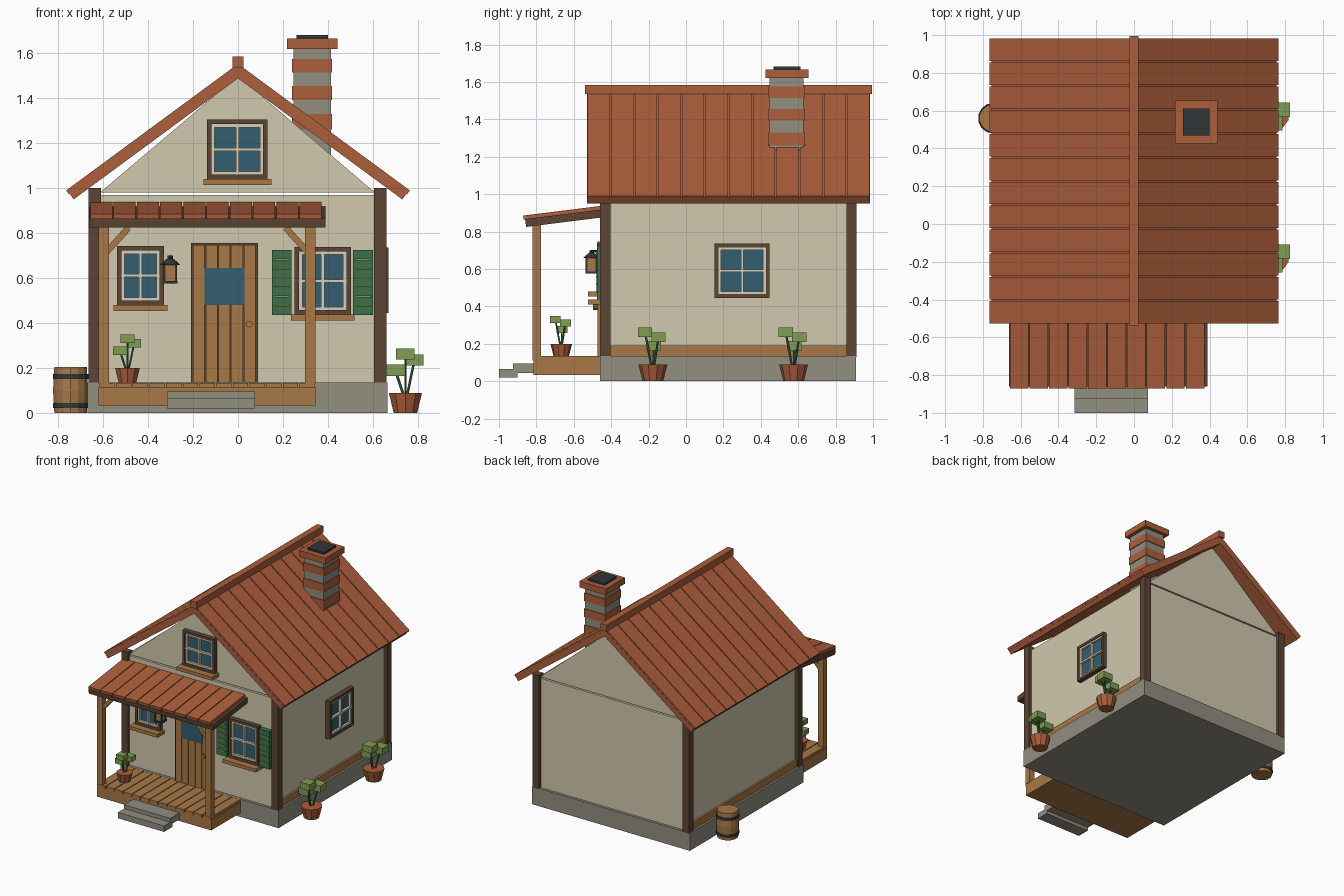
import bpy, bmesh, math
from mathutils import Matrix, Vector

if "Cube" in bpy.data.objects:
    bpy.data.objects.remove(bpy.data.objects["Cube"])


def colour(name, r, g, b):
    m = bpy.data.materials.new(name)
    lin = [(c / 255 / 12.92) if c < 10 else ((c / 255 + 0.055) / 1.055) ** 2.4 for c in (r, g, b)]
    m.diffuse_color = (*lin, 1)
    m.use_nodes = True
    m.node_tree.nodes["Principled BSDF"].inputs["Base Color"].default_value = m.diffuse_color
    return m


PLASTER = colour("cream plaster", 209, 200, 174)
STONE = colour("grey stone", 146, 142, 128)
DARK = colour("dark timber", 92, 69, 53)
WOOD = colour("warm wood", 168, 120, 70)
TILE = colour("terracotta", 172, 94, 60)
GLASS = colour("blue glass", 52, 94, 112)
SHUTTER = colour("shutter green", 60, 112, 74)
LEAF = colour("leaf green", 128, 158, 82)
METAL = colour("dark metal", 48, 54, 57)
TRIM = colour("pale trim", 218, 208, 184)


def finish(name, bm, mat, M=Matrix()):
    bm.transform(M)
    bmesh.ops.recalc_face_normals(bm, faces=bm.faces)
    me = bpy.data.meshes.new(name)
    bm.to_mesh(me)
    bm.free()
    me.materials.append(mat)
    ob = bpy.data.objects.new(name, me)
    bpy.context.collection.objects.link(ob)
    return ob


def boxes(name, mat, specs, M=Matrix()):
    """Boxes given as (x0, x1, y0, y1, z0, z1), joined in one object."""
    bm = bmesh.new()
    for x0, x1, y0, y1, z0, z1 in specs:
        T = Matrix.Translation(((x0 + x1) / 2, (y0 + y1) / 2, (z0 + z1) / 2))
        bmesh.ops.create_cube(bm, size=1, matrix=T @ Matrix.Diagonal((x1 - x0, y1 - y0, z1 - z0, 1)))
    return finish(name, bm, mat, M)


def rod(name, mat, p, q, r0, r1=None, n=8):
    """Tapered cylinder from p to q."""
    p, q = Vector(p), Vector(q)
    d = q - p
    bm = bmesh.new()
    bmesh.ops.create_cone(bm, cap_ends=True, segments=n, radius1=r0,
                          radius2=r0 if r1 is None else r1, depth=d.length)
    M = Matrix.Translation((p + q) / 2) @ d.to_track_quat('Z', 'Y').to_matrix().to_4x4()
    return finish(name, bm, mat, M)


# House body
boxes("foundation", STONE, [(-.67, .665, -.46, .91, 0, .135)])
boxes("walls", PLASTER, [(-.64, .635, -.44, .89, .13, .97)])
bm = bmesh.new()
tri = [bm.verts.new((x, -.44, z)) for x, z in ((-.615, .98), (.61, .98), (0, 1.5))]
face = bm.faces.new(tri)
new = bmesh.ops.extrude_face_region(bm, geom=[face])["geom"]
bmesh.ops.translate(bm, vec=(0, 1.33, 0), verts=[v for v in new if isinstance(v, bmesh.types.BMVert)])
finish("gable", bm, PLASTER)
boxes("corner_posts", DARK, [(x, x + .055, y, y + .055, .13, 1.0)
                             for x in (-.665, .605) for y in (-.46, .857)])
boxes("baseboards", WOOD, [(x, x + .02, -.41, .86, .135, .19) for x in (-.655, .63)])

# Main roof: a slab under separate boards on each slope
slope = math.atan(.7365)
pitch = 1.515 / 12
for side, s in (("left", -1), ("right", 1)):
    M = Matrix.Translation((0, 0, 1.553)) @ Matrix.Diagonal((s, 1, 1, 1)) @ Matrix.Rotation(slope, 4, 'Y')
    boxes("roof_slab_" + side, TILE, [(0, .946, -.528, .983, -.052, -.012)], M)
    boxes("roof_boards_" + side, TILE,
          [(0, .95, -.53 + i * pitch + .004, -.53 + (i + 1) * pitch - .004, -.02, 0) for i in range(12)], M)
boxes("ridge_cap", TILE, [(-.025, .025, -.54, .995, 1.535, 1.585)])

# Chimney with alternating courses
levels = [1.1, 1.26, 1.33, 1.393, 1.455, 1.515, 1.575, 1.625]
courses = list(zip(levels, levels[1:]))
boxes("chimney_stone_courses", STONE, [(.246, .413, .446, .629, a, b) for a, b in courses[::2]])
boxes("chimney_brick_courses", TILE, [(.24, .419, .44, .635, a, b) for a, b in courses[1::2]])
boxes("chimney_cap", TILE, [(.218, .442, .425, .655, 1.62, 1.667)])
boxes("chimney_flue", METAL, [(.26, .4, .468, .612, 1.66, 1.682)])


def window(name, M, w, z0, z1, sill=True):
    """Window centred on local x = 0, with the wall at local y = 0, facing -y."""
    h, f, t = w / 2, .02, .014
    boxes(name + "_frame", DARK, [(-h, -h + f, -.035, .01, z0, z1), (h - f, h, -.035, .01, z0, z1),
                                  (-h, h, -.035, .01, z1 - f, z1), (-h, h, -.035, .01, z0, z0 + f)], M)
    boxes(name + "_glass", GLASS, [(-h + f, h - f, -.012, .01, z0 + f, z1 - f)], M)
    a, b, c = h - f, z0 + f, z1 - f
    mid = (z0 + z1) / 2
    boxes(name + "_bars", TRIM, [(-a, -a + t, -.028, 0, b, c), (a - t, a, -.028, 0, b, c),
                                 (-a, a, -.028, 0, b, b + t), (-a, a, -.028, 0, c - t, c),
                                 (-t / 2, t / 2, -.03, 0, b, c), (-a, a, -.03, 0, mid - t / 2, mid + t / 2)], M)
    if sill:
        boxes(name + "_sill", WOOD, [(-h - .016, h + .016, -.085, .01, z0 - .026, z0)], M)


window("gable_window", Matrix.Translation((-.003, -.44, 0)), .27, 1.04, 1.305)
window("front_left_window", Matrix.Translation((-.434, -.44, 0)), .21, .48, .742)
window("front_right_window", Matrix.Translation((.377, -.44, 0)), .25, .437, .738)
window("side_window", Matrix.Translation((.635, .3, 0)) @ Matrix.Rotation(math.pi / 2, 4, 'Z'),
       .294, .445, .735, sill=False)

# Shutters with slats
for side, x in (("left", .151), ("right", .512)):
    boxes("shutter_" + side, SHUTTER, [(x, x + .088, -.475, -.435, .436, .725)])
    boxes("shutter_slats_" + side, LEAF,
          [(x + .01, x + .078, -.482, -.47, z - .004, z + .004) for z in [.477 + .041 * i for i in range(6)]])

# Door
boxes("door_frame", DARK, [(-.21, .09, -.46, -.435, .13, .757)])
boxes("door_planks", WOOD, [(-.2 + i * .0565, -.2 + i * .0565 + .052, -.472, -.45, .135, .747) for i in range(5)])
boxes("door_glass", GLASS, [(-.148, .03, -.478, -.46, .48, .645)])
rod("door_knob", WOOD, (.05, -.47, .395), (.05, -.498, .395), .015, n=10)

# Wall lantern
boxes("lantern_body", WOOD, [(-.327, -.277, -.53, -.48, .585, .66)])
boxes("lantern_cage", METAL, [(x - .005, x + .005, y - .005, y + .005, .58, .665)
                              for x in (-.328, -.276) for y in (-.531, -.479)]
      + [(-.335, -.269, -.538, -.472, .575, .587)])
rod("lantern_roof", METAL, (-.302, -.505, .658), (-.302, -.505, .685), .046, .016, 8)
rod("lantern_hook", METAL, (-.302, -.505, .68), (-.302, -.505, .7), .012)
rod("lantern_bracket", METAL, (-.302, -.51, .695), (-.302, -.435, .695), .007)

# Porch deck, steps, posts and braces
boxes("porch_base", WOOD, [(-.62, .345, -.815, -.45, .033, .115)])
bw = .965 / 13
boxes("porch_boards", WOOD, [(-.62 + i * bw + .003, -.62 + (i + 1) * bw - .003, -.822, -.45, .112, .134)
                             for i in range(13)])
boxes("steps", STONE, [(-.315, .075, -.925, -.815, .045, .095), (-.315, .075, -1.0, -.9, .02, .065)])
boxes("porch_posts", WOOD, [(x, x + .047, -.82, -.775, .13, .835) for x in (-.62, .298)])
for side, s in (("left", 1), ("right", -1)):
    M = Matrix.Translation((-.1375 - s * .4, -.797, .768)) @ Matrix.Rotation(-s * math.radians(48), 4, 'Y')
    boxes("porch_brace_" + side, WOOD, [(-s * .075 if s > 0 else -.075, .075, -.015, .015, -.014, .014)], M)

# Porch roof
M = Matrix.Translation((0, -.855, .825)) @ Matrix.Rotation(math.atan(.125), 4, 'X')
boxes("porch_roof_frame", DARK, [(-.663, .39, 0, .42, 0, .042)], M)
pw = 1.035 / 10
boxes("porch_roof_boards", TILE, [(-.66 + i * pw + .003, -.66 + (i + 1) * pw - .003, -.008, .42, .04, .062)
                                  for i in range(10)], M)


def plant(name, x, y, z, s):
    """Potted plant with blocky leaves."""
    c = Vector((x, y, z))
    rod(name + "_pot", TILE, c, c + Vector((0, 0, .088)) * s, .055 * s, .077 * s, 10)
    for i, (dx, dy, dz) in enumerate(((0, -.042, .262), (.04, .03, .235), (-.045, .005, .19))):
        tip = c + Vector((dx, dy, dz)) * s
        rod(f"{name}_stem_{i}", SHUTTER, c + Vector((dx * .2, dy * .2, .08)) * s, tip, .006 * s, n=6)
        boxes(f"{name}_leaf_{i}", LEAF, [(-.041, .041, -.038, .038, -.025, .025)],
              Matrix.Translation(tip) @ Matrix.Scale(s, 4))


plant("porch_plant", -.492, -.667, .134, .75)
plant("side_plant_front", .745, -.177, 0, 1)
plant("side_plant_back", .745, .575, 0, 1)

# Barrel beside the left wall
bx, by = -.745, .56
rod("barrel_lower", WOOD, (bx, by, 0), (bx, by, .1), .074, .08, 14)
rod("barrel_upper", WOOD, (bx, by, .1), (bx, by, .205), .08, .074, 14)
for i, z in enumerate((.022, .15)):
    rod(f"barrel_hoop_{i}", METAL, (bx, by, z), (bx, by, z + .022), .081, n=14)
boxes("barrel_stave_gaps", DARK, [(-.0015, .0015, -.0795, -.07, .005, .2)],
      Matrix.Translation((bx, by, 0)))
